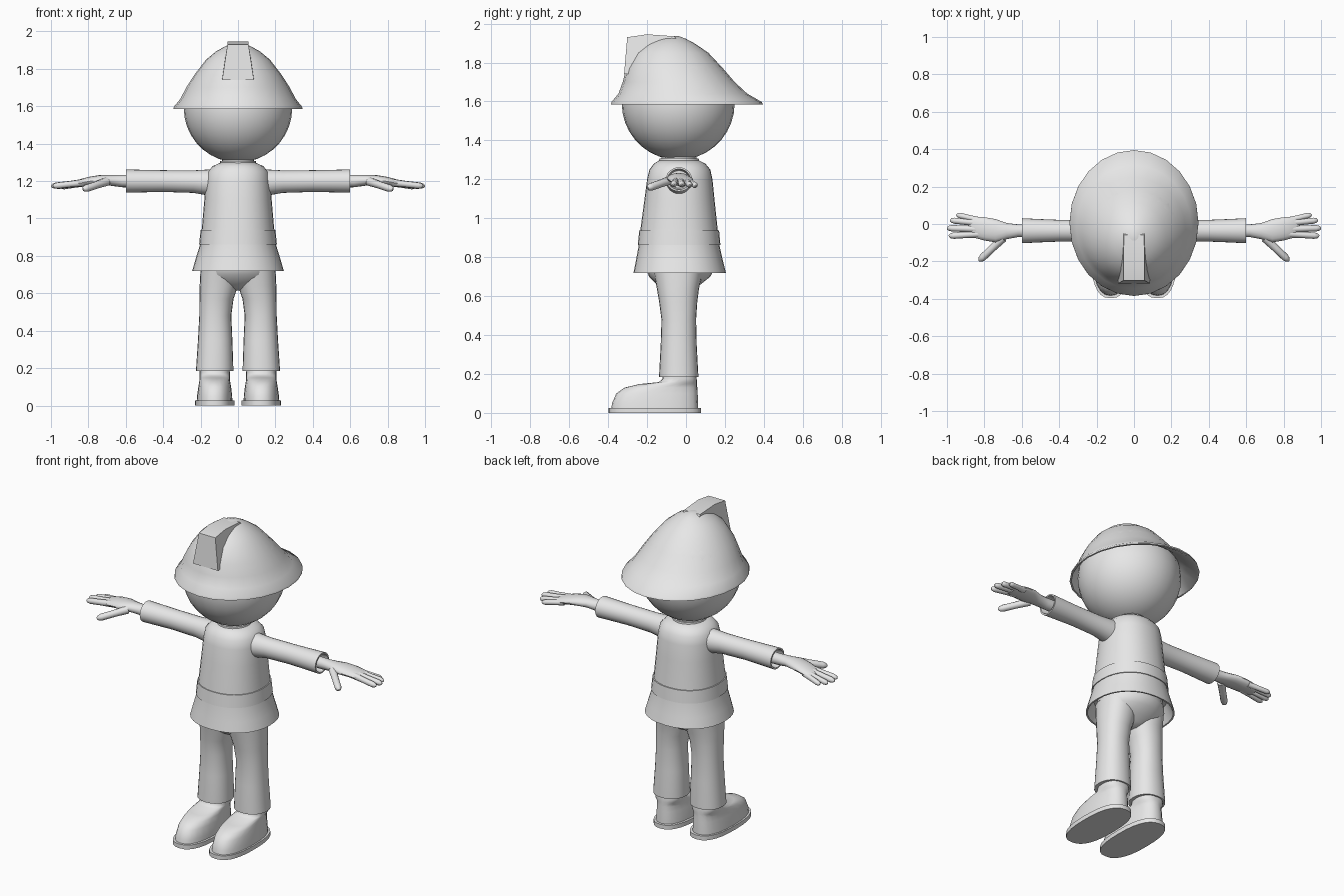
import bpy, bmesh, math
from mathutils import Vector

grey = bpy.data.materials.new("plain grey")
grey.diffuse_color = (0.8, 0.8, 0.8, 1)
X, Z = Vector((1, 0, 0)), Vector((0, 0, 1))


def finish(bm, name, mirror=False, angle=40):
    """Turn a bmesh into a shaded object, mirrored over x if asked."""
    bmesh.ops.recalc_face_normals(bm, faces=bm.faces)
    me = bpy.data.meshes.new(name)
    bm.to_mesh(me)
    bm.free()
    me.materials.append(grey)
    ob = bpy.data.objects.new(name, me)
    bpy.context.collection.objects.link(ob)
    if mirror:
        ob.modifiers.new("Mirror", 'MIRROR').use_mirror_merge = False
    bpy.ops.object.select_all(action='DESELECT')
    ob.select_set(True)
    bpy.context.view_layer.objects.active = ob
    bpy.ops.object.shade_smooth_by_angle(angle=math.radians(angle))
    return ob


def loft(name, sections, axis=Z, n=24, power=2.0, mirror=False, angle=40):
    """Skin rounded sections (centre, half width, half depth) along an axis."""
    axis = Vector(axis).normalized()
    u = X if abs(axis.z) > 0.9 else Z.cross(axis).normalized()
    v = axis.cross(u)
    bm = bmesh.new()
    rings = []
    for c, ru, rv in sections:
        ring = []
        for i in range(n):
            a = 2 * math.pi * i / n
            ca, sa = math.cos(a), math.sin(a)
            pu = math.copysign(abs(ca) ** (2 / power), ca) * ru
            pv = math.copysign(abs(sa) ** (2 / power), sa) * rv
            ring.append(bm.verts.new(Vector(c) + u * pu + v * pv))
        rings.append(ring)
    for a, b in zip(rings, rings[1:]):
        for i in range(n):
            j = (i + 1) % n
            bm.faces.new((a[i], a[j], b[j], b[i]))
    bm.faces.new(rings[0])
    bm.faces.new(rings[-1])
    return finish(bm, name, mirror, angle)


def level(z, x0, x1, y0, y1):
    """Horizontal section from its extents."""
    return ((x0 + x1) / 2, (y0 + y1) / 2, z), (x1 - x0) / 2, (y1 - y0) / 2


def centred(rows):
    return [level(z, -r, r, y0, y1) for z, r, y0, y1 in rows]


# Head
bm = bmesh.new()
bmesh.ops.create_uvsphere(bm, u_segments=28, v_segments=18, radius=0.29)
bmesh.ops.translate(bm, verts=bm.verts, vec=(0, -0.04, 1.59))
finish(bm, "head")

# Helmet: hollow inside, thin brim, dome leaning forward
loft("helmet", centred([
    (1.74, 0.20, -0.25, 0.16), (1.65, 0.28, -0.325, 0.27),
    (1.585, 0.335, -0.375, 0.38), (1.585, 0.345, -0.385, 0.395),
    (1.597, 0.343, -0.383, 0.39), (1.64, 0.308, -0.347, 0.315),
    (1.70, 0.277, -0.325, 0.25), (1.77, 0.232, -0.308, 0.19),
    (1.85, 0.17, -0.262, 0.115), (1.895, 0.115, -0.205, 0.05),
    (1.922, 0.065, -0.15, 0.0), (1.937, 0.02, -0.09, -0.04)]), angle=45)

# Helmet crest
bm = bmesh.new()
side = [(0.085, -0.318, 1.74), (0.056, -0.302, 1.93), (0.056, -0.20, 1.945),
        (0.054, -0.06, 1.935), (0.07, 0.0, 1.86), (0.09, -0.1, 1.74)]
left, right = [[bm.verts.new((s * x, y, z)) for x, y, z in side] for s in (-1, 1)]
bm.faces.new(left)
bm.faces.new(right)
for i in range(6):
    j = (i + 1) % 6
    bm.faces.new((left[i], left[j], right[j], right[i]))
finish(bm, "helmet_crest", angle=25)

# Neck and collar
loft("neck", centred([(1.25, 0.085, -0.125, 0.055), (1.34, 0.085, -0.125, 0.055)]))
loft("collar", centred([(1.27, 0.10, -0.14, 0.07), (1.308, 0.095, -0.137, 0.065)]))

# Coat with a hollow flared hem
loft("coat", centred([
    (0.80, 0.20, -0.23, 0.165), (0.72, 0.236, -0.261, 0.196),
    (0.72, 0.245, -0.27, 0.205), (0.78, 0.228, -0.258, 0.19),
    (0.86, 0.203, -0.243, 0.172), (0.95, 0.193, -0.233, 0.162),
    (1.10, 0.180, -0.213, 0.146), (1.20, 0.172, -0.20, 0.136),
    (1.25, 0.162, -0.188, 0.125), (1.28, 0.135, -0.165, 0.10),
    (1.298, 0.095, -0.137, 0.065)]), n=32, power=2.2)
loft("belt", centred([
    (0.862, 0.19, -0.225, 0.16), (0.862, 0.208, -0.248, 0.177),
    (0.938, 0.20, -0.24, 0.17), (0.938, 0.18, -0.22, 0.15)]), n=32, power=2.2)

# Sleeves with hollow cuffs
loft("sleeve", [((x, -0.036, z), ry, rz) for x, z, ry, rz in (
    (0.08, 1.19, 0.07, 0.075), (0.17, 1.193, 0.066, 0.068),
    (0.24, 1.197, 0.058, 0.06), (0.40, 1.2, 0.058, 0.058),
    (0.50, 1.2, 0.062, 0.06), (0.60, 1.2, 0.067, 0.062),
    (0.60, 1.2, 0.058, 0.053), (0.55, 1.2, 0.05, 0.045))], axis=X, mirror=True)

# Hands
loft("palm", [((x, y, z), ry, rz) for x, y, z, ry, rz in (
    (0.54, -0.036, 1.2, 0.036, 0.034), (0.62, -0.036, 1.2, 0.034, 0.033),
    (0.68, -0.038, 1.204, 0.043, 0.029), (0.74, -0.036, 1.205, 0.062, 0.027),
    (0.80, -0.026, 1.198, 0.062, 0.024), (0.86, -0.016, 1.186, 0.056, 0.02),
    (0.885, -0.013, 1.18, 0.045, 0.013))], axis=X, n=16, mirror=True)


def digit(name, base, tip, r):
    base, tip = Vector(base), Vector(tip)
    steps = ((0, 1.1), (0.45, 0.95), (0.85, 0.95), (0.95, 0.7), (1, 0.25))
    loft(name, [(base.lerp(tip, t), r * k, r * k) for t, k in steps],
         axis=tip - base, n=10, mirror=True)


digit("little_finger", (0.82, 0.018, 1.188), (0.95, 0.05, 1.167), 0.016)
digit("ring_finger", (0.83, 0.004, 1.19), (0.983, 0.02, 1.17), 0.017)
digit("middle_finger", (0.83, -0.028, 1.192), (1.0, -0.022, 1.173), 0.018)
digit("index_finger", (0.82, -0.053, 1.192), (0.99, -0.064, 1.173), 0.018)
digit("thumb", (0.70, -0.075, 1.198), (0.828, -0.197, 1.155), 0.021)

# Trousers: pelvis and legs
loft("trouser_seat", centred([
    (0.615, 0.03, -0.075, 0.01), (0.63, 0.10, -0.115, 0.04),
    (0.66, 0.165, -0.15, 0.075), (0.70, 0.195, -0.19, 0.125),
    (0.74, 0.20, -0.205, 0.145), (0.84, 0.18, -0.2, 0.13)]))
loft("trouser_leg", [level(*row) for row in (
    (0.185, 0.04, 0.205, -0.115, 0.045), (0.185, 0.025, 0.225, -0.138, 0.063),
    (0.20, 0.025, 0.224, -0.138, 0.063), (0.35, 0.03, 0.214, -0.13, 0.055),
    (0.48, 0.036, 0.207, -0.126, 0.052), (0.57, 0.024, 0.206, -0.138, 0.058),
    (0.64, 0.0, 0.205, -0.15, 0.067), (0.74, -0.01, 0.2, -0.17, 0.09))],
    power=2.2, mirror=True)

# Boots and soles
loft("boot", [level(*row) for row in (
    (0.01, 0.03, 0.222, -0.385, 0.063), (0.05, 0.031, 0.219, -0.38, 0.062),
    (0.10, 0.037, 0.212, -0.358, 0.06), (0.13, 0.042, 0.207, -0.315, 0.058),
    (0.148, 0.044, 0.205, -0.24, 0.057), (0.158, 0.044, 0.205, -0.14, 0.056),
    (0.175, 0.044, 0.205, -0.12, 0.055), (0.25, 0.045, 0.202, -0.115, 0.045))],
    power=2.4, mirror=True, angle=50)
loft("sole", [level(z, 0.018, 0.23, -0.397, 0.077) for z in (0.0, 0.026)],
     n=28, power=2.5, mirror=True)
